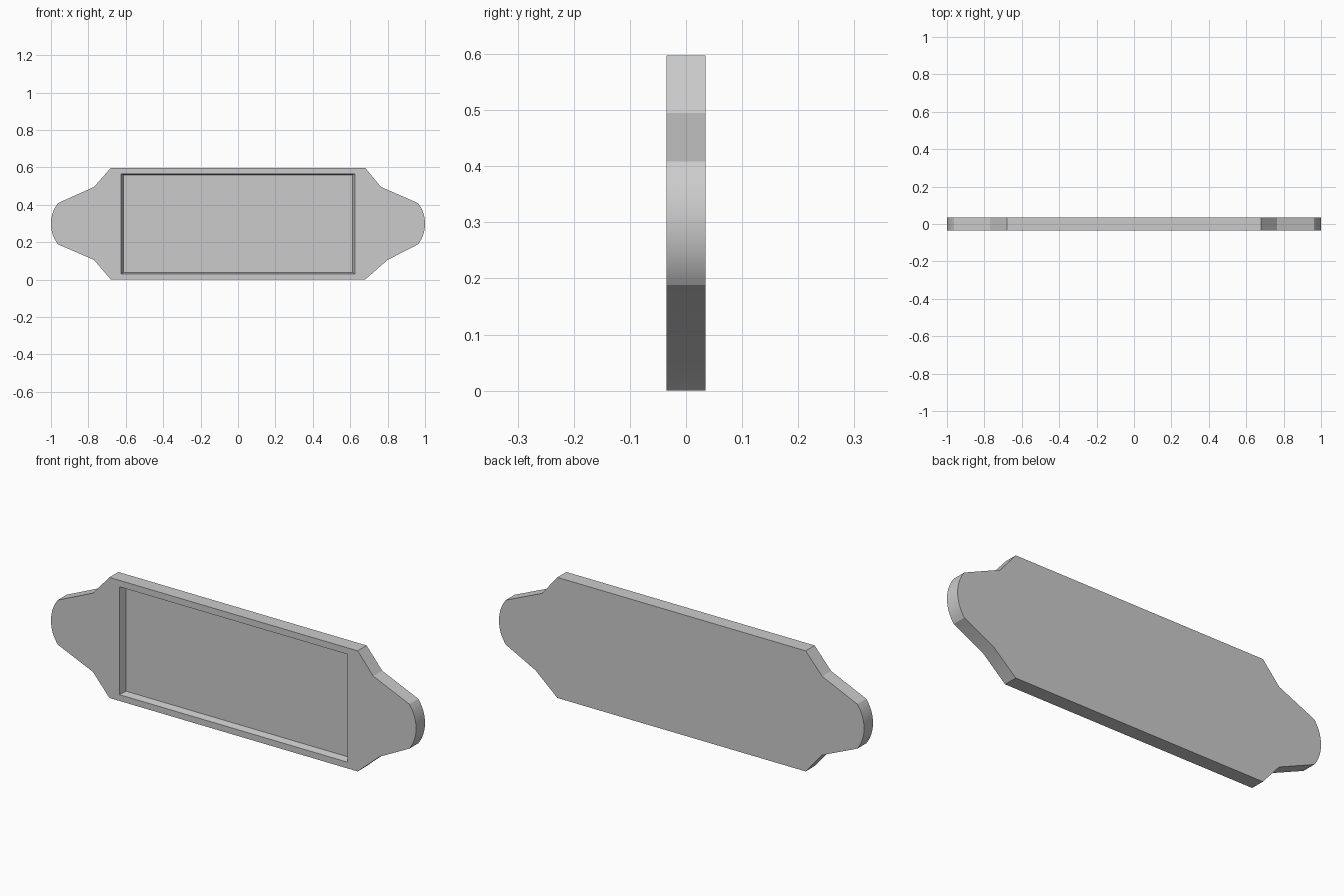
import bpy, bmesh, math

if "Cube" in bpy.data.objects:
    bpy.data.objects.remove(bpy.data.objects["Cube"])

HALF = 0.035          # half thickness of the plate
MID_Z = 0.2985        # height of the plate centre line


def prism(name, front, back, y0, y1):
    """Solid between two matching (x, z) outlines at depths y0 and y1."""
    bm = bmesh.new()
    a = [bm.verts.new((x, y0, z)) for x, z in front]
    b = [bm.verts.new((x, y1, z)) for x, z in back]
    n = len(a)
    bm.faces.new(a)
    bm.faces.new(b[::-1])
    for i in range(n):
        j = (i + 1) % n
        bm.faces.new((a[j], a[i], b[i], b[j]))
    bmesh.ops.recalc_face_normals(bm, faces=bm.faces)
    mesh = bpy.data.meshes.new(name)
    bm.to_mesh(mesh)
    bm.free()
    obj = bpy.data.objects.new(name, mesh)
    bpy.context.collection.objects.link(obj)
    return obj


def end_arc(side, steps=16):
    """Rounded tip, listed bottom to top, as (x, z)."""
    half_chord, sagitta = 0.11, 0.037
    r = (half_chord ** 2 + sagitta ** 2) / (2 * sagitta)
    sweep = math.asin(half_chord / r)
    angles = [sweep * (2 * i / steps - 1) for i in range(steps + 1)]
    return [(side * (1 - r + r * math.cos(t)), MID_Z + r * math.sin(t)) for t in angles]


def rect(hx, z0, z1):
    return [(-hx, z0), (hx, z0), (hx, z1), (-hx, z1)]


# Plate outline with shouldered, rounded ends
outline = ([(-0.68, 0), (0.68, 0), (0.80, 0.105)] + end_arc(1)
           + [(0.765, 0.495), (0.68, 0.597), (-0.68, 0.597), (-0.77, 0.495)]
           + end_arc(-1)[::-1] + [(-0.77, 0.105)])
plate = prism("name_plate", outline, outline, -HALF, HALF)

# Shallow recess with tapered walls in the front (taper continued past the face)
cutter = prism("recess_cutter", rect(0.637, 0.024, 0.570), rect(0.613, 0.038, 0.560),
               -2 * HALF, 0.0)
cutter.hide_render = True
mod = plate.modifiers.new("recess", 'BOOLEAN')
mod.operation = 'DIFFERENCE'
mod.solver = 'EXACT'
mod.object = cutter

bpy.context.view_layer.objects.active = plate
plate.select_set(True)
bpy.ops.object.modifier_apply(modifier=mod.name)
bpy.data.objects.remove(cutter)
bpy.ops.object.shade_smooth_by_angle(angle=math.radians(15))
